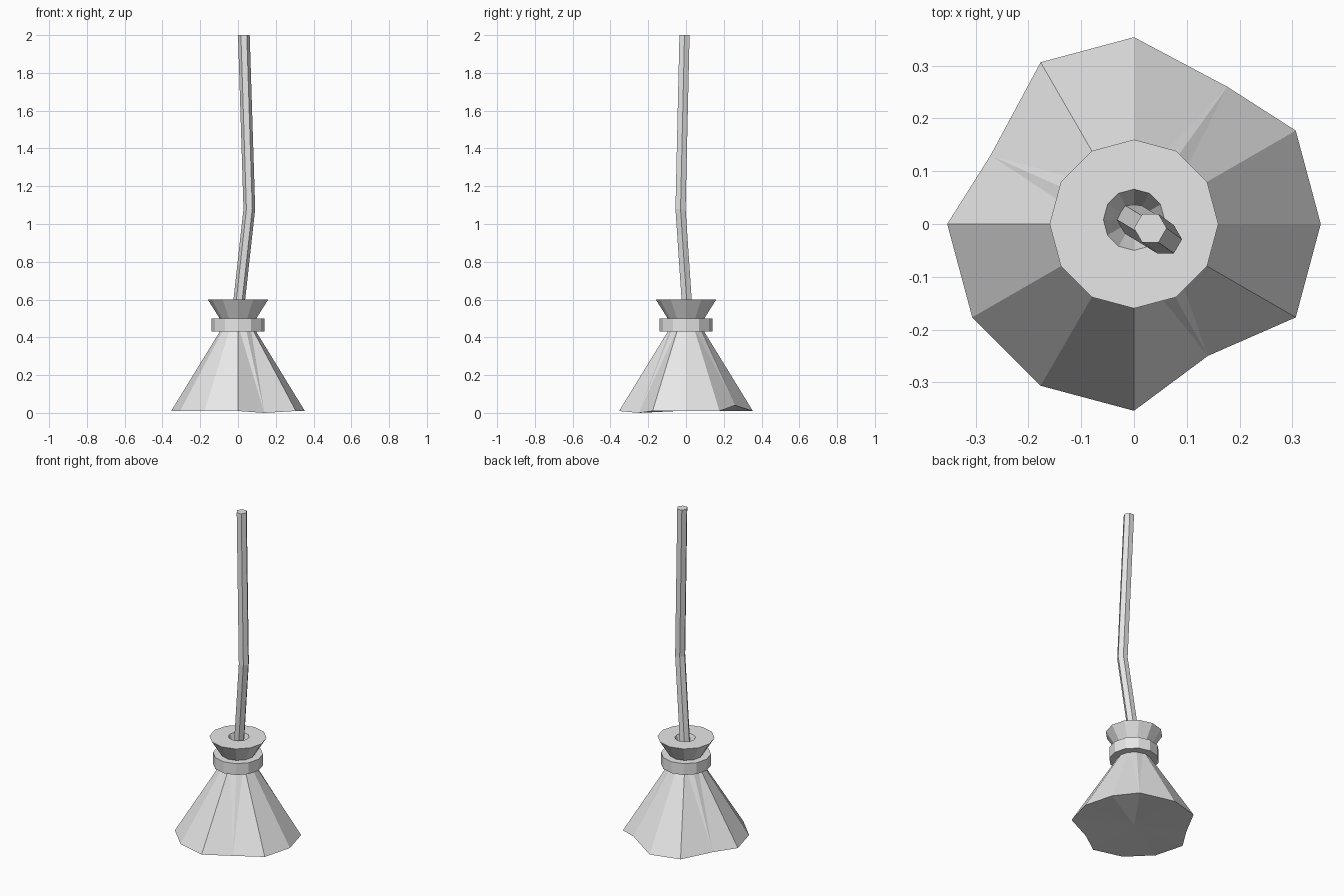
import bpy, bmesh
from math import cos, sin, radians
from mathutils import Vector

cube = bpy.data.objects.get("Cube")
if cube:
    bpy.data.objects.remove(cube, do_unlink=True)

grey = bpy.data.materials.new("plain_grey")
grey.use_nodes = True
grey.diffuse_color = (0.8, 0.8, 0.8, 1)
grey.node_tree.nodes["Principled BSDF"].inputs["Base Color"].default_value = grey.diffuse_color


def ring(bm, center, radius, sides=12):
    c = Vector(center)
    angles = [radians(360 * i / sides) for i in range(sides)]
    return [bm.verts.new(c + Vector((radius * cos(a), radius * sin(a), 0))) for a in angles]


def bridge(bm, low, high):
    n = len(low)
    for i in range(n):
        j = (i + 1) % n
        bm.faces.new((low[i], low[j], high[j], high[i]))


def finish(bm, name):
    bmesh.ops.recalc_face_normals(bm, faces=bm.faces)
    mesh = bpy.data.meshes.new(name)
    bm.to_mesh(mesh)
    bm.free()
    mesh.materials.append(grey)
    bpy.context.collection.objects.link(bpy.data.objects.new(name, mesh))


def tube(name, sections, sides=12):
    """Closed stack of (center, radius) rings."""
    bm = bmesh.new()
    rings = [ring(bm, c, r, sides) for c, r in sections]
    for low, high in zip(rings, rings[1:]):
        bridge(bm, low, high)
    bm.faces.new(rings[0])
    bm.faces.new(rings[-1])
    finish(bm, name)


# Bristle skirt: cone with three dented rim corners, creased out from each dent
dents = {2: (0.177, 0.26, 0.04), 5: (-0.272, 0.13, 0.012), 10: (0.14, -0.25, 0)}
bm = bmesh.new()
rim = ring(bm, (0, 0, 0.01), 0.354)
neck = ring(bm, (0, 0, 0.465), 0.075)
for i, co in dents.items():
    rim[i].co = co
for i in range(12):
    j = (i + 1) % 12
    if i in dents:
        bm.faces.new((rim[i], neck[j], neck[i]))
        bm.faces.new((rim[i], rim[j], neck[j]))
    elif j in dents:
        bm.faces.new((rim[j], neck[j], neck[i]))
        bm.faces.new((rim[i], rim[j], neck[i]))
    else:
        bm.faces.new((rim[i], rim[j], neck[j], neck[i]))
middle = bm.verts.new((0, 0, 0.012))
for i in range(12):
    bm.faces.new((rim[i], middle, rim[(i + 1) % 12]))
bm.faces.new(neck)
finish(bm, "bristle_skirt")

# Binding band around the neck
tube("binding_band", [((0, 0, 0.43), 0.14), ((0, 0, 0.5), 0.14)])

# Flared bristle top with a sunken socket for the handle
tube("flared_top", [((0, 0, 0.465), 0.075), ((0, 0, 0.6), 0.16),
                    ((0, 0.008, 0.6), 0.058), ((0, 0.008, 0.51), 0.025)])

# Bent six-sided handle
tube("handle", [((-0.004, 0.01, 0.5), 0.031), ((0.06, -0.029, 1.08), 0.031),
                ((0.031, -0.008, 2), 0.031)], sides=6)
